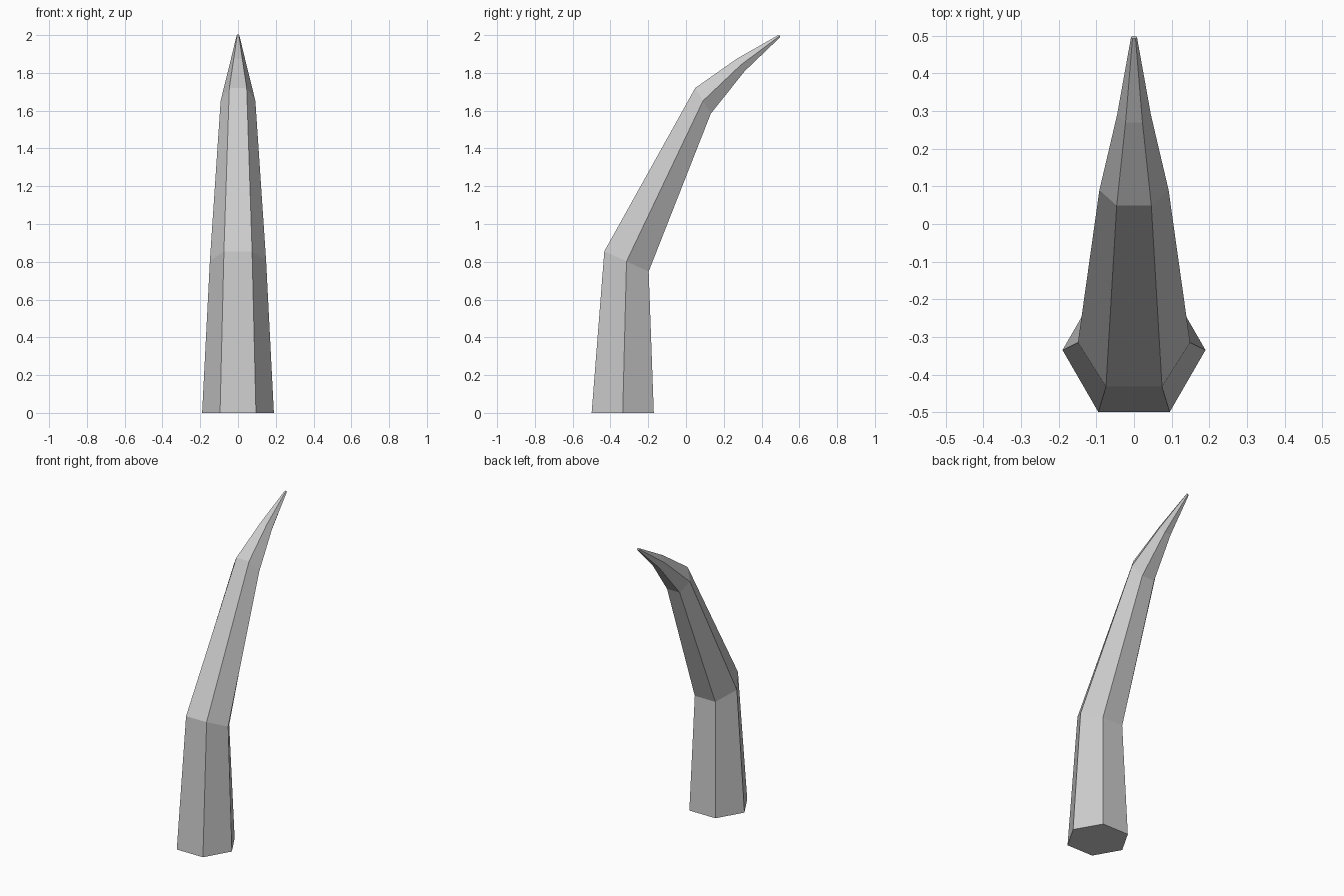
import bpy, bmesh
from math import sin, cos, radians

if "Cube" in bpy.data.objects:
    bpy.data.objects.remove(bpy.data.objects["Cube"])

# Ring stations along the bent spine: centre y, centre z, radius, forward tilt in degrees
stations = [
    (-0.335, 0.0, 0.19, 0),
    (-0.315, 0.802, 0.149, 24.5),
    (0.09, 1.652, 0.092, 59),
    (0.29, 1.842, 0.045, 59),
    (0.496, 1.996, 0.008, 60),
]
SIDES = 6


def ring(bm, y, z, radius, tilt):
    """Hexagon with corners at +-x, tilted about the x axis."""
    t = radians(tilt)
    verts = []
    for i in range(SIDES):
        a = radians(360 / SIDES * i)
        u = radius * sin(a)
        verts.append(bm.verts.new((radius * cos(a), y + u * cos(t), z - u * sin(t))))
    return verts


# Curved horn: rings bridged by quads, capped at both ends
bm = bmesh.new()
rings = [ring(bm, *s) for s in stations]
for low, high in zip(rings, rings[1:]):
    for i in range(SIDES):
        j = (i + 1) % SIDES
        bm.faces.new((low[i], low[j], high[j], high[i]))
bm.faces.new(rings[0][::-1])
bm.faces.new(rings[-1])
bmesh.ops.recalc_face_normals(bm, faces=bm.faces)

mesh = bpy.data.meshes.new("curved_horn")
bm.to_mesh(mesh)
bm.free()
horn = bpy.data.objects.new("curved_horn", mesh)
bpy.context.collection.objects.link(horn)
